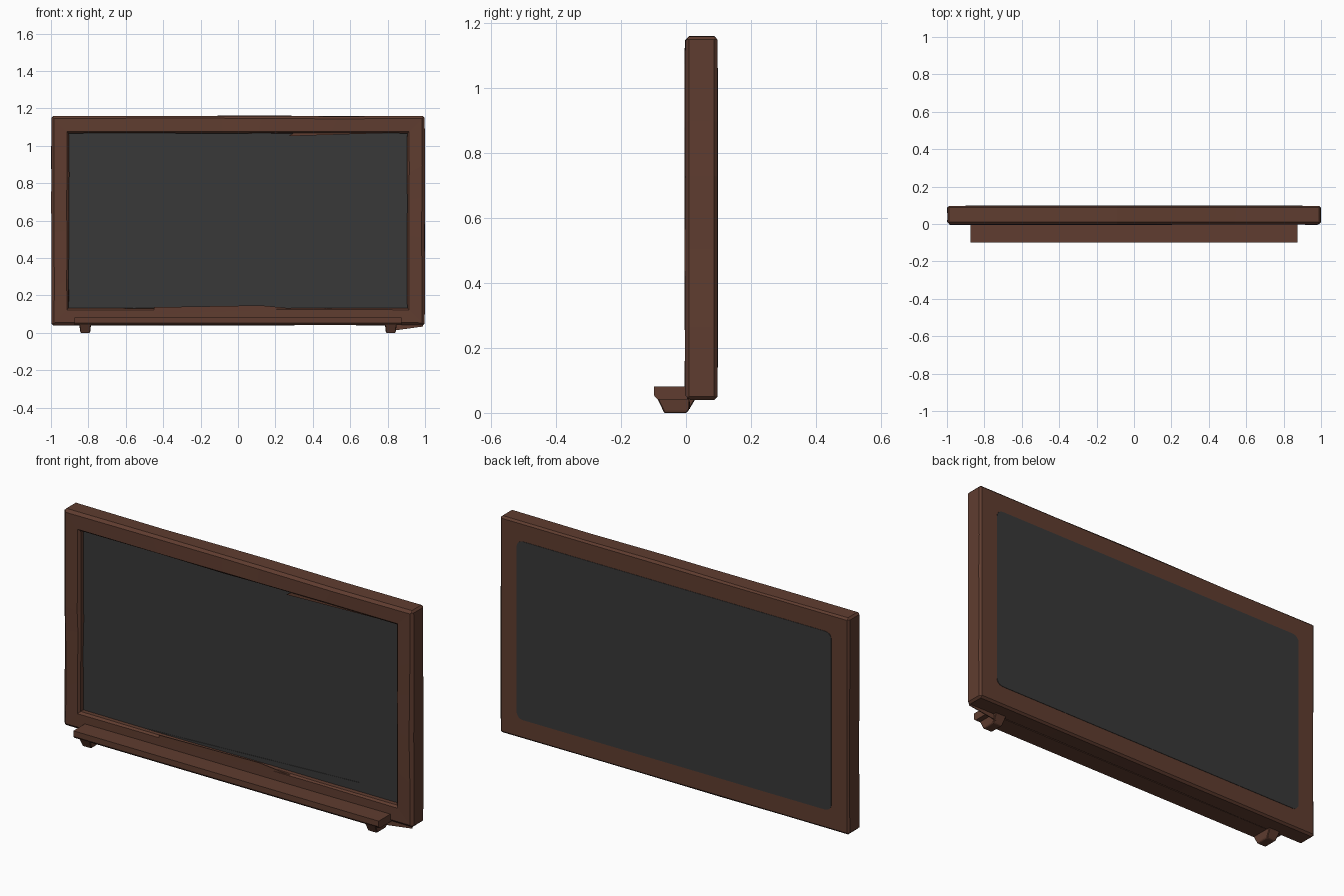
import bpy, bmesh, math, random
from mathutils import Vector

random.seed(4)
cube = bpy.data.objects.get("Cube")
if cube:
    bpy.data.objects.remove(cube)


def material(name, rgb):
    m = bpy.data.materials.new(name)
    m.use_nodes = True
    m.diffuse_color = (*rgb, 1)
    m.node_tree.nodes["Principled BSDF"].inputs["Base Color"].default_value = (*rgb, 1)
    return m


WOOD = material("brown wood", (0.115, 0.046, 0.029))
SLATE = material("dark slate", (0.040, 0.040, 0.040))


def finish(name, bm, mat, bevel=0):
    bmesh.ops.recalc_face_normals(bm, faces=bm.faces)
    mesh = bpy.data.meshes.new(name)
    bm.to_mesh(mesh)
    bm.free()
    mesh.materials.append(mat)
    ob = bpy.data.objects.new(name, mesh)
    bpy.context.collection.objects.link(ob)
    if bevel:
        mod = ob.modifiers.new("worn edges", "BEVEL")
        mod.width, mod.segments = bevel, 1
    return ob


def prism(name, outline, direction, mat, bevel=0):
    """Extrude a closed 3D outline along a direction."""
    bm = bmesh.new()
    face = bm.faces.new([bm.verts.new(p) for p in outline])
    ext = bmesh.ops.extrude_face_region(bm, geom=[face])
    moved = [v for v in ext["geom"] if isinstance(v, bmesh.types.BMVert)]
    bmesh.ops.translate(bm, verts=moved, vec=direction)
    return finish(name, bm, mat, bevel)


# Dimensions
HALF, LOW, HIGH = 1.0, 0.038, 1.162
FRONT, BACK = -0.005, 0.097
RIM = 0.095
BOARD = 0.03


# Frame: one moulded profile carried round the rectangle, slightly hand cut
def build_frame():
    profile = [(RIM, BOARD + 0.02), (RIM, 0.008), (RIM - 0.01, FRONT),
               (0.016, FRONT), (0.002, 0.01), (0.002, BACK - 0.01),
               (0.012, BACK), (RIM + 0.01, BACK)]
    corners = [(-1, 0), (1, 0), (1, 1), (-1, 1)]
    steps = 5

    def corner(c, inset):
        return Vector((c[0] * (HALF - inset), 0,
                       HIGH - inset if c[1] else LOW + inset))

    bm = bmesh.new()
    rings = []
    for i, c in enumerate(corners):
        nxt = corners[(i + 1) % len(corners)]
        for s in range(steps):
            t = s / steps
            if s:
                t += random.uniform(-0.06, 0.06)
            ring = []
            for k, (inset, y) in enumerate(profile):
                wobble = random.uniform(-0.002, 0.003) if s and k < 6 else 0
                p = corner(c, inset + wobble).lerp(corner(nxt, inset + wobble), t)
                p.y = y + (random.uniform(0, 0.003) if k in (2, 3) else 0)
                ring.append(bm.verts.new(p))
            rings.append(ring)
    for a, b in zip(rings, rings[1:] + rings[:1]):
        for k in range(len(profile) - 1):
            bm.faces.new((a[k], a[k + 1], b[k + 1], b[k]))
    # Chamfer the four outside corners
    edges = [e for e in bm.edges
             if all(abs(v.co.x) > HALF - 0.003 and
                    (v.co.z < LOW + 0.003 or v.co.z > HIGH - 0.003) for v in e.verts)]
    bmesh.ops.bevel(bm, geom=edges, offset=0.01, segments=1, affect="EDGES")
    finish("frame", bm, WOOD)


build_frame()


# Writing surface, recessed in the front
def rectangle(margin, y):
    x, lo, hi = HALF - margin, LOW + margin, HIGH - margin
    return [(-x, y, lo), (x, y, lo), (x, y, hi), (-x, y, hi)]


prism("writing_surface", rectangle(RIM - 0.006, BOARD), (0, 0.02, 0), SLATE)
prism("backing_board", rectangle(RIM - 0.004, BOARD + 0.03),
      (0, BACK - BOARD - 0.031, 0), WOOD)


# Back panel with rounded corners
def rounded_outline(x, lo, hi, r, y):
    points = []
    for i, (sx, z) in enumerate([(1, hi - r), (-1, hi - r), (-1, lo + r), (1, lo + r)]):
        for s in range(5):
            a = math.radians(90 * i + 22.5 * s)
            points.append((sx * (x - r) + r * math.cos(a), y, z + r * math.sin(a)))
    return points


prism("back_panel", rounded_outline(0.9, 0.14, 1.062, 0.035, BACK - 0.002),
      (0, 0.004, 0), SLATE)

# Chalk ledge with a chamfered underside
LEDGE = 0.873
section = [(-0.098, 0.082), (0.005, 0.082), (0.005, 0.042),
           (-0.088, 0.042), (-0.098, 0.053)]
prism("chalk_ledge", [(-LEDGE, y, z) for y, z in section], (2 * LEDGE, 0, 0), WOOD)

# Tapered feet under the ledge
for side, label in ((1, "left"), (-1, "right")):
    bm = bmesh.new()
    loops = []
    for z, half, y0, y1 in ((0.0, 0.024, -0.068, 0.002),
                            (0.008, 0.027, -0.071, 0.008),
                            (0.044, 0.031, -0.088, 0.03)):
        loops.append([bm.verts.new((side * 0.817 + sx * half, y, z))
                      for sx, y in ((-1, y0), (1, y0), (1, y1), (-1, y1))])
    for a, b in zip(loops, loops[1:]):
        for k in range(4):
            bm.faces.new((a[k], a[k - 1], b[k - 1], b[k]))
    bm.faces.new(loops[0])
    bm.faces.new(loops[-1])
    finish(label + "_foot", bm, WOOD, 0.003)


# Thin facets: worn corner and lower edge of the slate, chips in the wood
def facet(name, points, y, mat):
    prism(name, [(x, y, z) for x, z in points], (0, 0.004, 0), mat)


facet("slate_corner_facet", [(0.7, 1.068), (0.9, 0.85), (0.9, 1.068)], BOARD - 0.002, SLATE)
facet("slate_lower_facet", [(-0.6, 0.13), (0.1, 0.13), (0.67, 0.18)], BOARD - 0.002, SLATE)
facet("lower_rail_splinter", [(-0.45, 0.1), (0.3, 0.13), (0.12, 0.147), (-0.45, 0.137)],
      FRONT + 0.002, WOOD)
facet("upper_rail_splinter", [(0.27, 1.052), (0.8, 1.068), (0.3, 1.07)], FRONT + 0.012, WOOD)
facet("lower_corner_splinter", [(0.83, 0.012), (0.99, 0.034), (0.99, 0.045), (0.83, 0.045)],
      0.008, WOOD)
